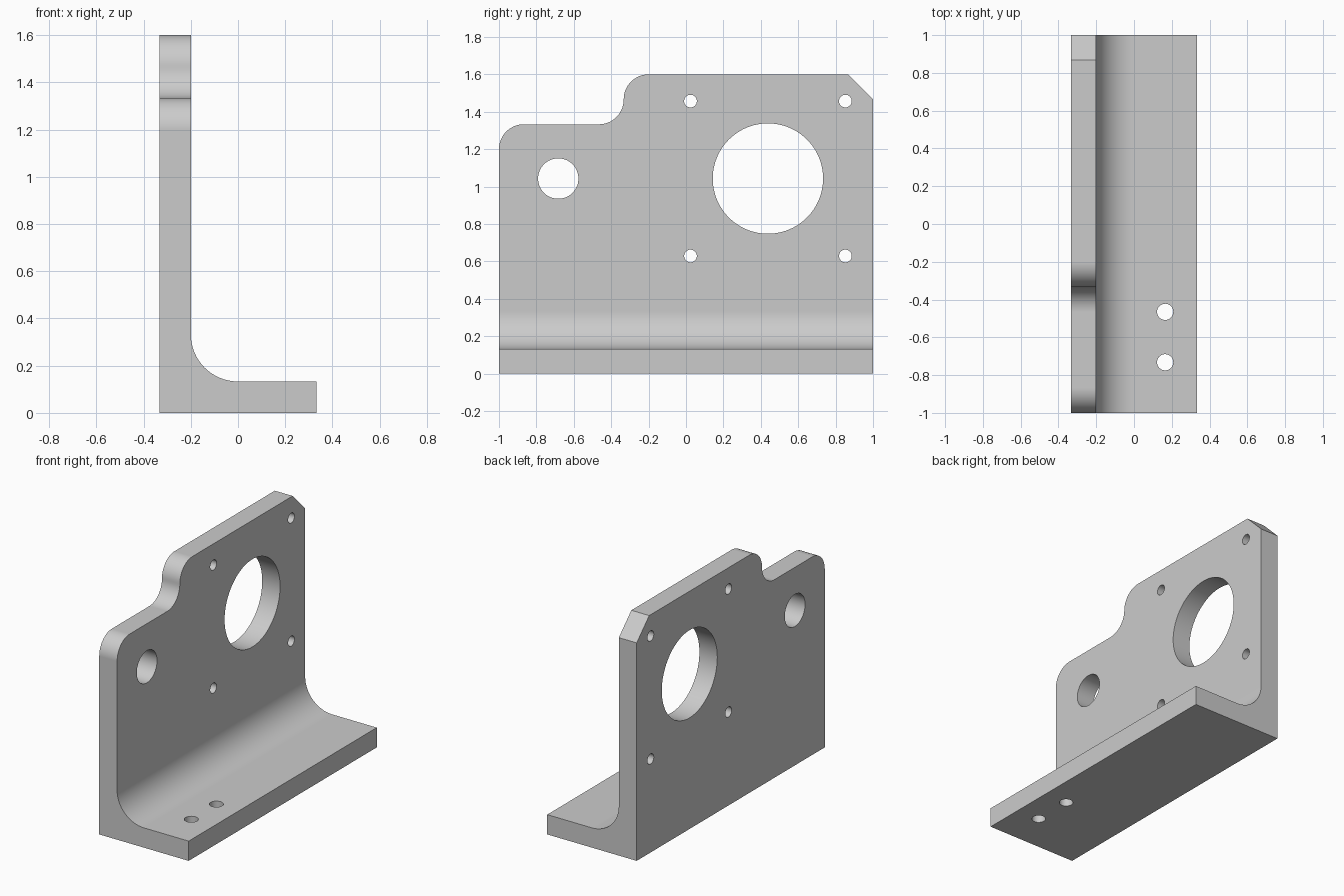
import bpy
import bmesh
from math import radians, cos, sin
from mathutils import Matrix, Vector

if "Cube" in bpy.data.objects:
    bpy.data.objects.remove(bpy.data.objects["Cube"], do_unlink=True)

HALF_WIDTH, HEIGHT, THICK = 0.333, 1.6, 0.133
FILLET, CORNER, STEP = 0.2, 0.133, 1.333


def arc(cx, cy, radius, start, end, steps=16):
    angles = [radians(start + (end - start) * i / steps) for i in range(steps + 1)]
    return [(cx + radius * cos(a), cy + radius * sin(a)) for a in angles]


def new_object(name, bm):
    bmesh.ops.recalc_face_normals(bm, faces=bm.faces)
    mesh = bpy.data.meshes.new(name)
    bm.to_mesh(mesh)
    bm.free()
    obj = bpy.data.objects.new(name, mesh)
    bpy.context.collection.objects.link(obj)
    return obj


def prism(name, points, direction):
    """Extrude a closed outline both ways along a direction."""
    bm = bmesh.new()
    face = bm.faces.new([bm.verts.new(Vector(p) - direction) for p in points])
    moved = bmesh.ops.extrude_face_region(bm, geom=[face])["geom"]
    verts = [v for v in moved if isinstance(v, bmesh.types.BMVert)]
    bmesh.ops.translate(bm, verts=verts, vec=direction * 2)
    return new_object(name, bm)


def add_cylinder(bm, center, radius, axis, depth, segments):
    turn = Matrix.Rotation(radians(90), 4, "Y") if axis == "X" else Matrix.Identity(4)
    bmesh.ops.create_cone(bm, cap_ends=True, segments=segments, radius1=radius,
                          radius2=radius, depth=depth,
                          matrix=Matrix.Translation(center) @ turn)


def apply_boolean(obj, cutter, operation):
    cutter.hide_render = True
    mod = obj.modifiers.new(operation, "BOOLEAN")
    mod.object, mod.operation, mod.solver = cutter, operation, "EXACT"
    bpy.context.view_layer.objects.active = obj
    bpy.ops.object.modifier_apply(modifier=mod.name)
    bpy.data.objects.remove(cutter, do_unlink=True)


# L-shaped section with a filleted inner corner, overlong before trimming
wall = THICK - HALF_WIDTH
section = [(-HALF_WIDTH, 0), (HALF_WIDTH, 0), (HALF_WIDTH, THICK)]
section += arc(wall + FILLET, THICK + FILLET, FILLET, 270, 180)
section += [(wall, HEIGHT + 0.2), (-HALF_WIDTH, HEIGHT + 0.2)]
bracket = prism("angle_bracket", [(x, 0, z) for x, z in section], Vector((0, 1.2, 0)))

# Side outline: chamfered back corner, stepped and rounded front
outline = [(-1, -0.2), (1, -0.2), (1, HEIGHT - CORNER), (1 - CORNER, HEIGHT)]
outline += arc(-0.2, HEIGHT - CORNER, CORNER, 90, 180)
outline += arc(-0.2 - 2 * CORNER, STEP + CORNER, CORNER, 0, -90)[1:]
outline += arc(-1 + CORNER, STEP - CORNER, CORNER, 90, 180)
apply_boolean(bracket, prism("outline_trimmer", [(0, y, z) for y, z in outline],
                             Vector((0.6, 0, 0))), "INTERSECT")

# Wall bore, side hole, four bolt holes and two base holes
holes = bmesh.new()
bore_y, bore_z, bolt = 0.438, 1.043, 0.414
add_cylinder(holes, (-0.27, bore_y, bore_z), 0.295, "X", 0.4, 96)
add_cylinder(holes, (-0.27, -0.683, bore_z), 0.108, "X", 0.4, 64)
for sy in (-1, 1):
    for sz in (-1, 1):
        add_cylinder(holes, (-0.27, bore_y + sy * bolt, bore_z + sz * bolt),
                     0.034, "X", 0.4, 32)
for y in (-0.465, -0.732):
    add_cylinder(holes, (0.165, y, 0.07), 0.043, "Z", 0.4, 32)
apply_boolean(bracket, new_object("hole_cutter", holes), "DIFFERENCE")

# Plain grey metal
grey = bpy.data.materials.new("grey metal")
grey.use_nodes = True
colour = (0.6, 0.6, 0.6, 1)
grey.diffuse_color = colour
grey.node_tree.nodes["Principled BSDF"].inputs["Base Color"].default_value = colour
bracket.data.materials.clear()
bracket.data.materials.append(grey)

# Smooth curved faces, crisp edges
bpy.ops.object.select_all(action="DESELECT")
bracket.select_set(True)
bpy.context.view_layer.objects.active = bracket
bpy.ops.object.shade_smooth_by_angle(angle=radians(30))
normals = bracket.modifiers.new("flat_face_normals", "WEIGHTED_NORMAL")
normals.keep_sharp = True
